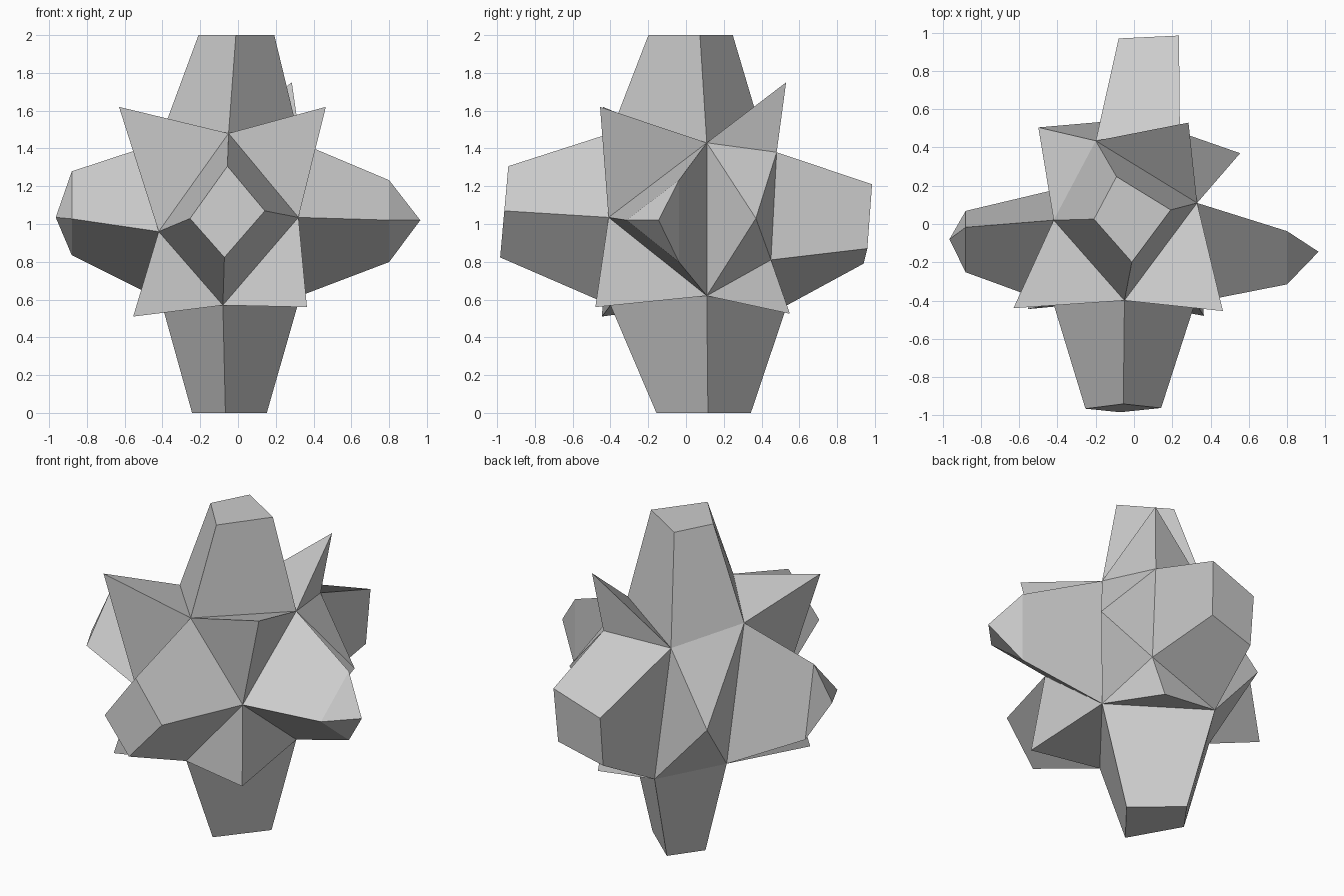
import bpy
import bmesh
from mathutils import Vector

default_cube = bpy.data.objects.get("Cube")
if default_cube:
    bpy.data.objects.remove(default_cube, do_unlink=True)

grey = bpy.data.materials.new("plain_grey")
grey.use_nodes = True
grey.diffuse_color = (0.6, 0.6, 0.6, 1)
grey.node_tree.nodes["Principled BSDF"].inputs["Base Color"].default_value = grey.diffuse_color

bm = bmesh.new()


def vert(x, y, z):
    return bm.verts.new((x, y, z))


# Core: twelve shared corners, each named by the sides it lies between
front_top = vert(-.05, -.40, 1.48)
front_low = vert(-.08, -.40, .57)
front_right = vert(-.42, -.42, .96)
front_left = vert(.32, -.41, 1.035)
top_right = vert(-.42, .02, 1.43)
top_left = vert(.33, .11, 1.43)
low_right = vert(-.41, .18, .60)
low_left = vert(.33, .11, .62)
back_top_right = vert(-.20, .435, 1.37)
back_top_left = vert(.24, .48, 1.38)
back_low_right = vert(-.155, .535, .57)
back_low_left = vert(.24, .45, .81)


def spike(base, tip):
    """Pyramid from a ring of corners to one tip."""
    apex = vert(*tip)
    for i, corner in enumerate(base):
        bm.faces.new((base[i - 1], corner, apex))


def bridge(base, end):
    """Side faces between two matching rings."""
    for i in range(len(base)):
        bm.faces.new((base[i - 1], base[i], end[i], end[i - 1]))


def arm(base, centre, normal, tip=None, taper=.535):
    """Tapered block whose end lies square to the normal, flat or pointed."""
    normal, centre = Vector(normal).normalized(), Vector(centre)
    middle = sum((v.co for v in base), Vector()) / len(base)
    end = []
    for v in base:
        offset = (v.co - middle) * taper
        end.append(vert(*(centre + offset - normal * offset.dot(normal))))
    bridge(base, end)
    if tip:
        spike(end, tip)
    else:
        bm.faces.new(end)


# Flat-ended arms
arm((front_top, front_right, front_low, front_left), (-.06, -.963, 1.057), (0, -1, .09))
arm((front_top, top_right, back_top_right, top_left), (-.03, .037, 2), (0, 0, 1))
arm((front_low, low_left, back_low_right, low_right), (-.066, .114, 0), (0, 0, -1))

# Back arm, with a skewed end
back_base = (back_top_right, back_top_left, back_low_left, back_low_right)
back_end = [vert(-.08, .97, 1.10), vert(.235, .985, 1.21),
            vert(.22, .96, .87), vert(-.08, .94, .79)]
bridge(back_base, back_end)
bm.faces.new(back_end)

# Three-sided side arms with low pointed caps
arm((front_left, top_left, low_left), (.80, -.13, 1.017), (1, 0, 0), (.965, -.145, 1.02))
arm((front_right, top_right, low_right), (-.88, -.067, 1.047), (-1, 0, 0), (-.965, -.08, 1.035))

# Three-sided spikes
spike((front_top, front_right, top_right), (-.63, -.44, 1.62))
spike((front_top, front_left, top_left), (.465, -.455, 1.62))
spike((front_low, front_right, low_right), (-.555, -.445, .51))
spike((front_low, front_left, low_left), (.365, -.48, .56))
spike((back_top_right, back_top_left, top_left), (.285, .53, 1.75))
spike((back_low_right, back_low_left, low_left), (.23, .55, .525))

# Four-sided back corner spikes
spike((top_left, back_top_left, back_low_left, low_left), (.555, .37, 1.03))
spike((top_right, back_top_right, back_low_right, low_right), (-.50, .505, .96))

bmesh.ops.recalc_face_normals(bm, faces=bm.faces)
mesh = bpy.data.meshes.new("faceted_star")
bm.to_mesh(mesh)
bm.free()
mesh.materials.append(grey)
star = bpy.data.objects.new("faceted_star", mesh)
bpy.context.collection.objects.link(star)
